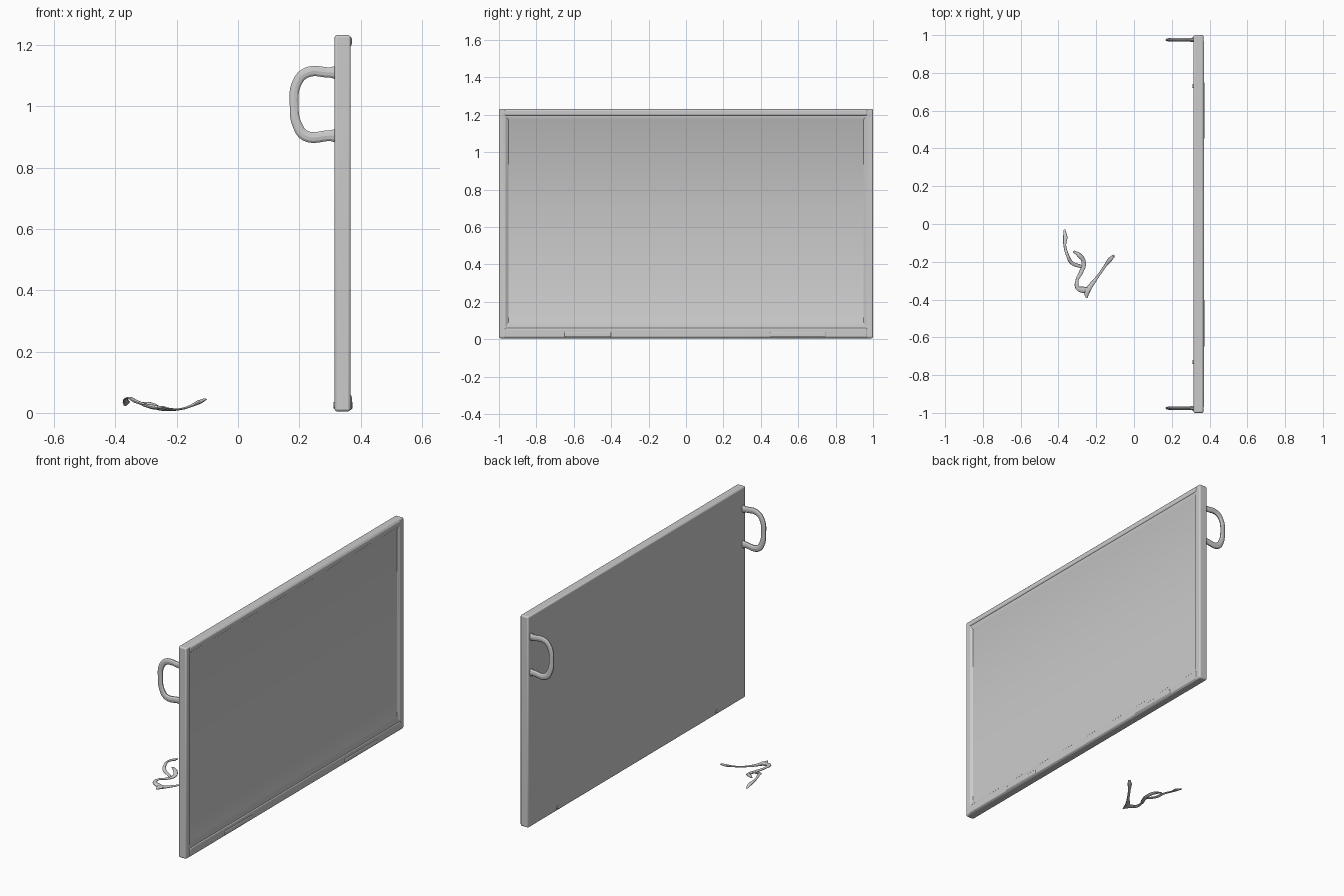
import bpy, bmesh
from mathutils import Matrix

cube = bpy.data.objects.get("Cube")
if cube:
    bpy.data.objects.remove(cube, do_unlink=True)

grey = bpy.data.materials.new("plain_grey")
grey.use_nodes = True
grey.diffuse_color = (0.6, 0.6, 0.6, 1)
grey.node_tree.nodes["Principled BSDF"].inputs["Base Color"].default_value = (0.6, 0.6, 0.6, 1)


def select(ob):
    bpy.ops.object.select_all(action="DESELECT")
    ob.select_set(True)
    bpy.context.view_layer.objects.active = ob


def finish(name, bm, bevel=0.0):
    mesh = bpy.data.meshes.new(name)
    bm.to_mesh(mesh)
    bm.free()
    ob = bpy.data.objects.new(name, mesh)
    bpy.context.collection.objects.link(ob)
    mesh.materials.append(grey)
    if bevel:
        mod = ob.modifiers.new("rounded_edges", "BEVEL")
        mod.width, mod.segments = bevel, 3
        mod.limit_method, mod.angle_limit = "ANGLE", 0.8
    select(ob)
    bpy.ops.object.shade_smooth_by_angle()
    return ob


def box(lo, hi):
    bm = bmesh.new()
    bmesh.ops.create_cube(bm, size=1)
    for v in bm.verts:
        v.co = [lo[i] if v.co[i] < 0 else hi[i] for i in range(3)]
    return bm


def strand(name, points, thickness, flatten):
    """Smooth tube through x, y, z, radius points, flattened along one axis."""
    curve = bpy.data.curves.new(name, "CURVE")
    curve.dimensions = "3D"
    curve.bevel_depth, curve.bevel_resolution = thickness, 3
    curve.resolution_u = 10
    curve.use_fill_caps = True
    spline = curve.splines.new("BEZIER")
    spline.bezier_points.add(len(points) - 1)
    for p, (x, y, z, r) in zip(spline.bezier_points, points):
        p.co = (x / flatten[0], y / flatten[1], z / flatten[2])
        p.radius = r
        p.handle_left_type = p.handle_right_type = "AUTO"
    ob = bpy.data.objects.new(name, curve)
    bpy.context.collection.objects.link(ob)
    ob.scale = flatten
    curve.materials.append(grey)
    select(ob)
    bpy.ops.object.convert(target="MESH")
    bpy.ops.object.shade_smooth_by_angle()
    return ob


# Panel with a shallow recess in its +x face
bm = box((0.315, -1, 0.005), (0.367, 1, 1.232))
face = max(bm.faces, key=lambda f: f.normal.x if f.normal.length else f.calc_center_median().x)
face = max(bm.faces, key=lambda f: f.calc_center_median().x)
for x, side, bottom, top in ((0.367, 0.035, 0.06, 1.195), (0.357, 0.05, 0.09, 1.175)):
    bmesh.ops.inset_region(bm, faces=[face], thickness=0.02)
    for v in face.verts:
        v.co = (x, (1 - side) * (1 if v.co.y > 0 else -1), top if v.co.z > 0.6 else bottom)
finish("panel", bm, 0.008)

# Slightly raised rails along the top and bottom of the frame
finish("top_rail", box((0.345, -0.97, 1.195), (0.371, 0.97, 1.228)), 0.008)
finish("bottom_rail", box((0.345, -0.97, 0.008), (0.371, 0.97, 0.06)), 0.008)
for side, y0, y1 in (("right", -0.65, -0.4), ("left", 0.45, 0.75)):
    finish(side + "_bottom_ridge", box((0.35, y0, 0.012), (0.374, y1, 0.038)), 0.006)

# Grab handles and small back studs, one at each end
for side, s in (("left", 1), ("right", -1)):
    y = 0.975 * s
    strand(side + "_handle", [
        (0.325, y, 1.11, 1.4), (0.3, y, 1.11, 1), (0.225, y, 1.11, 1),
        (0.194, y, 1.08, 0.95), (0.183, y, 1.0, 0.85), (0.193, y, 0.94, 0.95),
        (0.22, y, 0.904, 1.05), (0.3, y, 0.904, 1.05), (0.325, y, 0.904, 1.4),
    ], 0.0175, (1, 0.55, 1))
    bm = bmesh.new()
    bmesh.ops.create_cone(bm, cap_ends=True, segments=16, radius1=0.012, radius2=0.01, depth=0.01,
                          matrix=Matrix.Translation((0.316, 0.73 * s, 0.025)) @ Matrix.Rotation(-1.5708, 4, "Y"))
    finish(side + "_back_stud", bm)

# Loose twisted strip lying on the floor beside the panel
flat = (1, 1, 0.45)
strand("strip_long_arm", [
    (-0.107, -0.168, 0.045, 0.7), (-0.127, -0.188, 0.035, 1.2), (-0.155, -0.225, 0.022, 0.7),
    (-0.19, -0.275, 0.012, 0.7), (-0.235, -0.335, 0.012, 1.3), (-0.25, -0.36, 0.015, 1.8),
    (-0.25, -0.392, 0.016, 0.4),
], 0.01, flat)
strand("strip_middle_arm", [
    (-0.32, -0.145, 0.032, 0.6), (-0.29, -0.165, 0.03, 1.2), (-0.266, -0.205, 0.018, 1.2),
    (-0.28, -0.255, 0.018, 1.1), (-0.302, -0.3, 0.025, 0.8), (-0.298, -0.338, 0.024, 1.2),
    (-0.27, -0.348, 0.018, 1.7), (-0.24, -0.345, 0.014, 1.2),
], 0.01, flat)
strand("strip_short_arm", [
    (-0.368, -0.032, 0.025, 0.5), (-0.364, -0.07, 0.035, 1.2), (-0.366, -0.115, 0.044, 0.7),
    (-0.352, -0.165, 0.048, 0.8), (-0.33, -0.205, 0.036, 1), (-0.28, -0.225, 0.02, 0.9),
], 0.01, flat)
